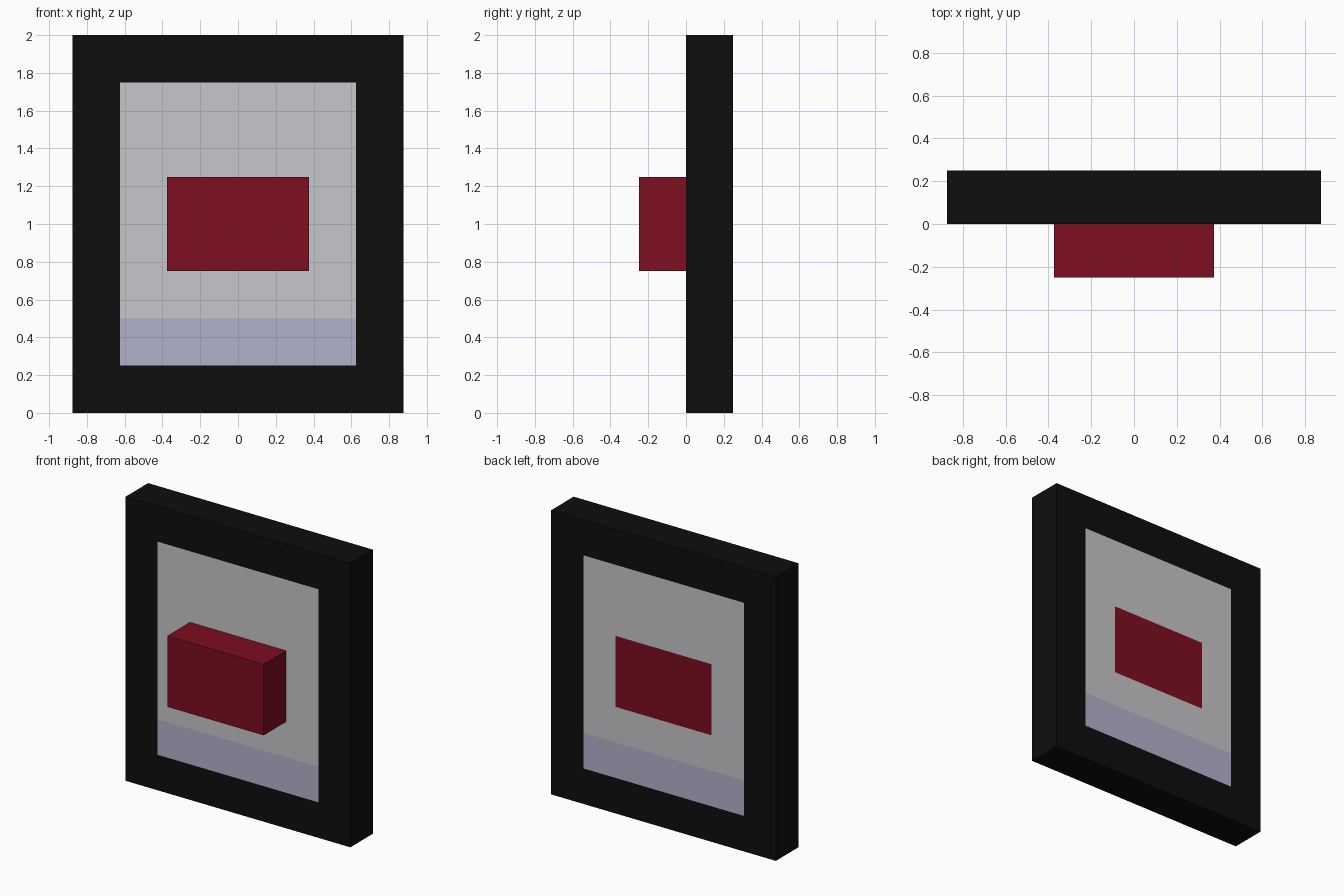
import bpy
import bmesh

if "Cube" in bpy.data.objects:
    bpy.data.objects.remove(bpy.data.objects["Cube"])


def material(name, rgb):
    # sRGB 0-255 to linear
    lin = [((c / 255 + 0.055) / 1.055) ** 2.4 if c > 10 else c / 255 / 12.92 for c in rgb]
    m = bpy.data.materials.new(name)
    m.diffuse_color = (*lin, 1.0)
    m.use_nodes = True
    m.node_tree.nodes["Principled BSDF"].inputs["Base Color"].default_value = m.diffuse_color
    return m


black = material("black", (13, 13, 13))
grey = material("light grey", (198, 199, 203))
lavender = material("pale lavender", (178, 178, 204))
red = material("dark red", (125, 14, 33))

FRONT, BACK = 0.0, 0.25


def rect(x, z0, z1):
    return [(-x, z0), (x, z0), (x, z1), (-x, z1)]


def finish(name, bm, mat):
    bm.normal_update()
    me = bpy.data.meshes.new(name)
    bm.to_mesh(me)
    bm.free()
    me.materials.append(mat)
    bpy.context.collection.objects.link(bpy.data.objects.new(name, me))


def ring(name, outer, inner, mat, walls):
    """Rectangular slab with a hole; hidden joints between parts get no faces."""
    bm = bmesh.new()
    loops = {(y, k): [bm.verts.new((x, y, z)) for x, z in pts]
             for y in (FRONT, BACK) for k, pts in (("o", outer), ("i", inner))}
    fo, fi = loops[FRONT, "o"], loops[FRONT, "i"]
    bo, bi = loops[BACK, "o"], loops[BACK, "i"]
    for a in range(4):
        b = (a + 1) % 4
        bm.faces.new((fo[a], fo[b], fi[b], fi[a]))
        bm.faces.new((bo[b], bo[a], bi[a], bi[b]))
        if walls:
            bm.faces.new((fo[b], fo[a], bo[a], bo[b]))
    finish(name, bm, mat)


def faces_y(bm, pts, y, flip):
    vs = [bm.verts.new((x, y, z)) for x, z in pts]
    bm.faces.new(vs[::-1] if flip else vs)
    return vs


# Outer frame
ring("frame", rect(0.875, 0, 2), rect(0.625, 0.25, 1.75), black, True)

# Upper pane, around the central block
ring("upper_pane", rect(0.625, 0.5, 1.75), rect(0.375, 0.75, 1.25), grey, False)

# Lower strip, flush on both sides
bm = bmesh.new()
faces_y(bm, rect(0.625, 0.25, 0.5), FRONT, False)
faces_y(bm, rect(0.625, 0.25, 0.5), BACK, True)
finish("lower_strip", bm, lavender)

# Central block: sticks out in front, flush at the back
bm = bmesh.new()
pts = rect(0.375, 0.75, 1.25)
near = faces_y(bm, pts, -0.25, False)
root = [bm.verts.new((x, FRONT, z)) for x, z in pts]
for a in range(4):
    b = (a + 1) % 4
    bm.faces.new((near[b], near[a], root[a], root[b]))
faces_y(bm, pts, BACK, True)
finish("centre_block", bm, red)
